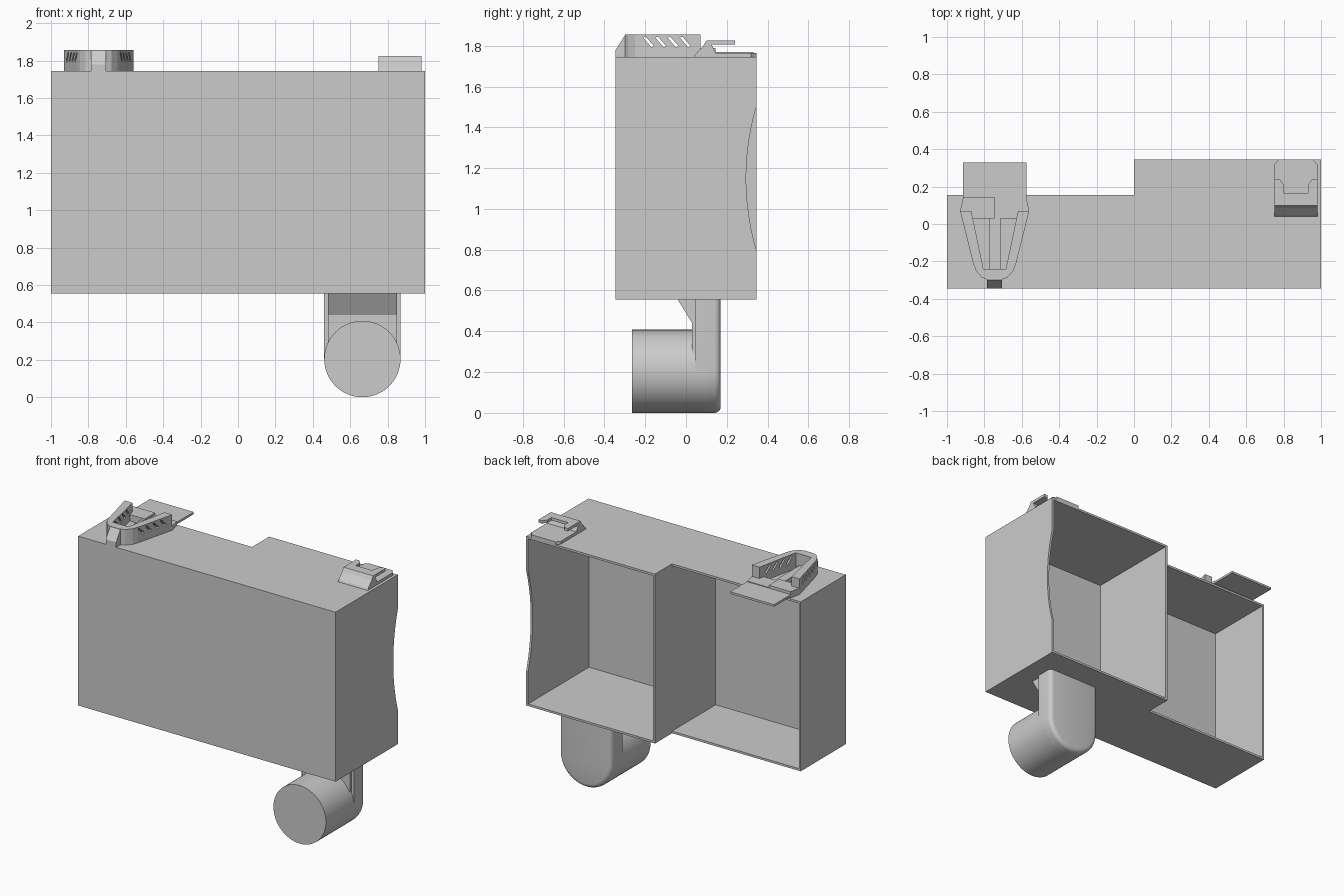
import bpy, bmesh, math

if "Cube" in bpy.data.objects:
    bpy.data.objects.remove(bpy.data.objects["Cube"], do_unlink=True)

GREY = (0.6, 0.6, 0.6, 1.0)
mat = bpy.data.materials.new("plain grey")
mat.use_nodes = True
mat.diffuse_color = GREY
mat.node_tree.nodes["Principled BSDF"].inputs["Base Color"].default_value = GREY


def prism(name, pts, axis, lo, hi, bevel=0.0, bevel_below=9.0):
    """Extrude a 2D outline along an axis; optionally round its far rim."""
    place = {"x": lambda a, b, t: (t, a, b),
             "y": lambda a, b, t: (a, t, b),
             "z": lambda a, b, t: (a, b, t)}[axis]
    bm = bmesh.new()
    near = [bm.verts.new(place(a, b, lo)) for a, b in pts]
    far = [bm.verts.new(place(a, b, hi)) for a, b in pts]
    bm.faces.new(near)
    bm.faces.new(far[::-1])
    n = len(pts)
    for i in range(n):
        j = (i + 1) % n
        bm.faces.new((near[i], far[i], far[j], near[j]))
    bmesh.ops.recalc_face_normals(bm, faces=bm.faces)
    if bevel:
        rim = [e for e in bm.edges if all(v in far for v in e.verts)
               and sum(v.co.z for v in e.verts) / 2 < bevel_below]
        bmesh.ops.bevel(bm, geom=rim, offset=bevel, segments=4,
                        profile=0.5, affect="EDGES")
    mesh = bpy.data.meshes.new(name)
    bm.to_mesh(mesh)
    bm.free()
    mesh.materials.append(mat)
    obj = bpy.data.objects.new(name, mesh)
    bpy.context.collection.objects.link(obj)
    return obj


def rect(a0, a1, b0, b1):
    return [(a0, b0), (a1, b0), (a1, b1), (a0, b1)]


def select_only(obj):
    bpy.ops.object.select_all(action="DESELECT")
    obj.select_set(True)
    bpy.context.view_layer.objects.active = obj


def cut(obj, cutter):
    mod = obj.modifiers.new("cut", "BOOLEAN")
    mod.operation, mod.solver, mod.object = "DIFFERENCE", "EXACT", cutter
    select_only(obj)
    bpy.ops.object.modifier_apply(modifier=mod.name)
    bpy.data.objects.remove(cutter, do_unlink=True)


def smooth(obj):
    select_only(obj)
    bpy.ops.object.shade_smooth_by_angle(angle=math.radians(30))


def arc(cx, cy, r, start, end, steps):
    angles = [math.radians(start + (end - start) * i / steps) for i in range(steps + 1)]
    return [(cx + r * math.cos(a), cy + r * math.sin(a)) for a in angles]


# Stepped two-compartment case, open at the back
BASE, TOP, FRONT, WALL = 0.555, 1.745, -0.345, 0.015
SHALLOW, DEEP = 0.155, 0.345
case = prism("case", [(-1, FRONT), (1, FRONT), (1, DEEP), (0, DEEP),
                      (0, SHALLOW), (-1, SHALLOW)], "z", BASE, TOP)
for x0, x1 in ((-1 + WALL, 0), (WALL, 1 - WALL)):
    cut(case, prism("cavity", rect(x0, x1, FRONT + WALL, 0.6), "z", BASE + WALL, TOP - WALL))

# Shallow curved recess in the left side wall
cut(case, prism("recess", arc(1.545, 1.15, 1.25, 150, 210, 48), "x", 0.95, 1.05))

# Round foot hung from a rounded arm
FX, R = 0.665, 0.204
foot = prism("foot", arc(FX, R, R, 0, 360, 64)[:-1], "y", -0.265, 0.1)
arm = prism("arm", [(FX + R, BASE)] + arc(FX, R, R, 0, -180, 32) + [(FX - R, BASE)],
            "y", 0.045, 0.17, bevel=0.03, bevel_below=0.5)
smooth(foot)
smooth(arm)
prism("arm_gusset", [(-0.04, BASE), (0.05, BASE), (0.05, 0.22), (0.03, 0.3), (0.03, 0.44)],
      "x", FX - 0.184, FX + 0.184)

# Vented V-shaped latch on the right of the lid
LX = -0.745
outer = [(0.185, 0.07), (0.115, -0.21), (0.1, -0.25), (0.07, -0.285), (0.035, -0.3)]
inner = [(0.06, -0.24), (0.125, 0.07)]
half = outer[::-1]
loop = ([(LX + x, y) for x, y in outer] + [(LX - x, y) for x, y in half]
        + [(LX - x, y) for x, y in inner[::-1]] + [(LX + x, y) for x, y in inner])
frame = prism("latch_frame", loop, "z", TOP, 1.855)
for i in range(4):
    y = -0.21 + i * 0.06
    cut(frame, prism("vent", [(y, 1.84), (y + 0.012, 1.845), (y + 0.052, 1.8),
                              (y + 0.042, 1.79)], "x", -1, -0.5))
for name, side, height in (("latch_step_right", -1, 1.79), ("latch_step_left", 1, 1.775)):
    prism(name, [(LX + side * x, y) for x, y in
                 ((0, 0.03), (0.115, 0.03), (0.185, 0.07), (0.168, 0.145), (0, 0.145))],
          "z", TOP, height)
prism("latch_rib", rect(LX - 0.03, LX + 0.03, -0.25, 0.04), "z", TOP, 1.775)
prism("latch_nose", [(FRONT, TOP), (FRONT, 1.78), (-0.3, 1.85), (-0.28, 1.85), (-0.28, TOP)],
      "x", LX - 0.04, LX + 0.04)
prism("latch_plate", rect(LX - 0.17, LX + 0.17, 0.1, 0.33), "z", 1.755, 1.77)

# Hooked clip on the left of the lid
CX, HALF = 0.865, 0.115
clip = prism("clip", [(0.04, TOP), (0.045, 1.757), (0.085, 1.8), (0.1, 1.825), (0.24, 1.825),
                      (0.24, 1.805), (0.125, 1.805), (0.145, 1.765), (DEEP, 1.765), (DEEP, TOP)],
             "x", CX - HALF, CX + HALF)
cut(clip, prism("hook_notch", [(CX - 0.065, 0.165), (CX + 0.065, 0.165), (CX + 0.065, 0.21),
                               (CX + 0.095, 0.25), (CX - 0.095, 0.25), (CX - 0.065, 0.21)],
                "z", 1.79, 1.9))
for s in (-1, 1):
    cut(clip, prism("corner", [(CX + s * 0.08, 0.36), (CX + s * 0.13, 0.36),
                               (CX + s * 0.13, 0.3)], "z", 1.7, 1.9))
